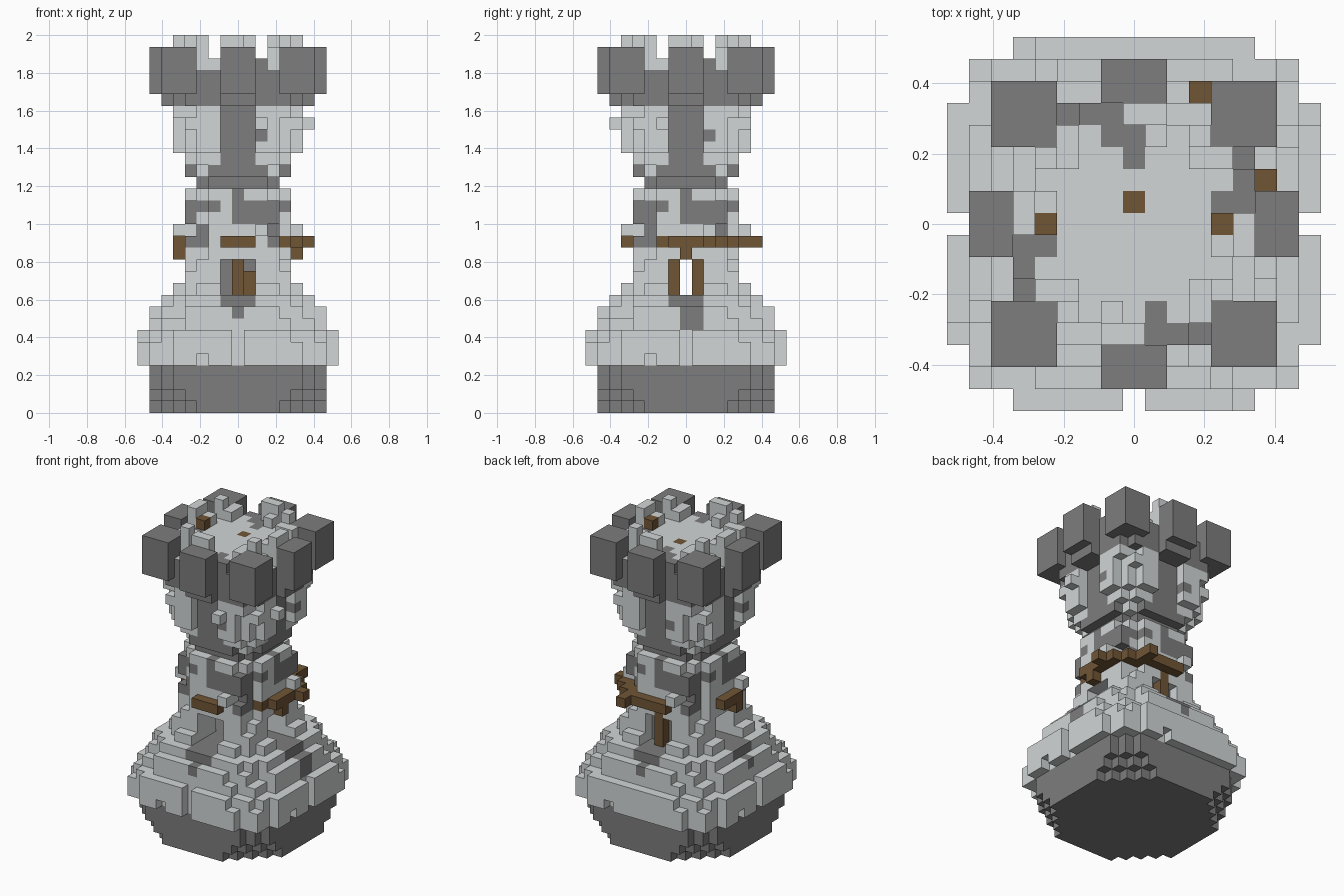
import bpy
import bmesh
import random
from mathutils import Vector

cube = bpy.data.objects.get("Cube")
if cube:
    bpy.data.objects.remove(cube, do_unlink=True)

random.seed(4)
V = 1 / 16            # block size
LIGHT, DARK, WOOD = range(3)


def material(name, rgb):
    m = bpy.data.materials.new(name)
    m.use_nodes = True
    m.diffuse_color = (*rgb, 1)
    m.node_tree.nodes["Principled BSDF"].inputs["Base Color"].default_value = (*rgb, 1)
    return m


MATS = [material("light_stone", (0.64, 0.67, 0.67)),
        material("dark_stone", (0.205, 0.205, 0.205)),
        material("brown_wood", (0.16, 0.09, 0.036))]

blocks = {}           # (x, y, layer) -> (part, colour)


def turns(n, t):
    """The four places of a block n out from the axis and t along a side."""
    return (t, -n), (n, t), (-t, n), (-n, -t)


def put(part, colour, xs, ys, layers):
    for x in xs:
        for y in ys:
            for k in layers:
                blocks[x, y, k] = (part, colour)


def put4(part, colour, ns, ts, layers):
    for n in ns:
        for t in ts:
            for x, y in turns(n, t):
                put(part, colour, [x], [y], layers)


def fold(x, y):
    """Distance out and position along the nearest side."""
    if abs(y) >= abs(x):
        return (-y, x) if y <= 0 else (y, -x)
    return (x, y) if x > 0 else (-x, -y)


def stone(k, n, t):
    """Weathered dark patches on the outer stonework."""
    patch = (
        (k == 9 and abs(t) <= 1)
        or (k == 8 and t == 0)
        or (k in (14, 15) and abs(t) == 3)
        or (k == 16 and 0 <= t <= 3)
        or (k == 17 and t != -1)
        or (k == 18 and t == 0)
        or (k == 19 and -2 <= t <= 3)
        or (k == 20 and (abs(t) <= 2 or t == -4))
        or (21 <= k <= 25 and abs(t) <= 1)
        or (k == 23 and t == 2)
    )
    return DARK if patch else LIGHT


# Octagonal layers: part, first layer, [(half width, chamfer sum), ...]
LAYERS = [
    ("base", 0, [(7, 10), (7, 11), (7, 12), (7, 12)]),
    ("skirt", 4, [(8, 13), (8, 13), (8, 12), (7, 11), (7, 10), (6, 9), (5, 8)]),
    ("shaft", 11, [(4, 7), (4, 7)] + [(4, 6)] * 6 + [(3, 5), (4, 6), (4, 7)]),
    ("upper_shaft", 22, [(5, 8)] * 4),
    ("parapet", 26, [(5, 9), (5, 9)]),
    ("platform", 28, [(4, 8), (4, 6)]),
]
R = range(-8, 9)
for part, first, sizes in LAYERS:
    for i, (half, corner) in enumerate(sizes):
        k = first + i
        for x in R:
            for y in R:
                if max(abs(x), abs(y)) > half or abs(x) + abs(y) > corner:
                    continue
                n, t = fold(x, y)
                colour = DARK if part in ("base", "parapet") else stone(k, n, t)
                if part == "upper_shaft" and n == 5 and abs(t) <= 1:
                    continue          # alcoves between the pillars
                blocks[x, y, k] = (part, colour)
        # Rough stones on the chamfers
        if part in ("skirt", "shaft", "upper_shaft") and k > 5:
            for t in range(-half, half + 1):
                n = corner - abs(t) + 1
                if abs(t) <= n <= half and random.random() < 0.3:
                    put4(part, stone(k, n, t), [n], [t], [k])

# Skirt corners and notches
put4("skirt", LIGHT, [7], [7], range(4, 6))
for x, y in turns(8, 0):
    if y < 8:
        for k in range(4, 7):
            blocks.pop((x, y, k), None)
for x, y in turns(8, -3):
    blocks.pop((x, y, 4), None)

# Projecting stones on the shaft
put4("shaft", LIGHT, [5], [2], [15])
put4("shaft", LIGHT, [4], [3], range(11, 14))
put4("shaft", LIGHT, [4], [-3], range(11, 13))
put("upper_shaft", LIGHT, [6], [-2], [24])
put("upper_shaft", LIGHT, [2], [-6], [24])
put("skirt", DARK, range(6, 8), range(0, 2), range(7, 9))

# Crossing passages
for a in R:
    for b in (-1, 0, 1):
        for k in range(10, 13):
            blocks.pop((a, b, k), None)
            blocks.pop((b, a, k), None)
put("passage_wall", DARK, (-1, 1), [3], range(10, 13))

# Merlons on their corbels, with walls between
put4("merlons", DARK, range(4, 7), range(4, 7), range(27, 31))
put4("merlons", DARK, range(6, 8), range(-1, 2), range(27, 31))
put4("parapet", DARK, [6], range(-1, 2), [26])
put4("parapet", DARK, [5], range(1, 4), [28])
put4("parapet", DARK, [5], [1, 2], [29])
put4("parapet", DARK, [4], [1], [28, 29])
put4("worn_wall", DARK, [5], [-3, -2], [28])

# Rubble on the platform
put4("platform_stones", LIGHT, [5], [-1, 0], range(28, 32))
put4("platform_stones", LIGHT, [4], [-1], range(29, 31))
put4("platform_stones", LIGHT, [4], [-3, 3], range(29, 31))
put4("platform_stones", LIGHT, [3], [-3], range(29, 31))
put4("platform_stones", LIGHT, [3], [4], range(29, 32))
put("platform", DARK, [0], [3, 4], [29])

# Wooden posts and pegs
put("posts", WOOD, [0], [1], range(10, 30))
put("posts", WOOD, [0], [-1], range(10, 14))
put("posts", WOOD, [1], [2], range(10, 12))
put("posts", WOOD, [0], [4], range(10, 14))
put("pegs", WOOD, (-4, 4), [0], range(29, 31))

# Wooden beams around the shaft
put("front_beam", WOOD, range(-1, 2), [-5], [14])
put("right_beam", WOOD, [-5], range(-1, 2), [14])
put("right_beam", WOOD, [-5], [-1], [13])
put("left_beam", WOOD, [5], range(-1, 3), [14])
put("left_beam", WOOD, [4], [-2], [14])
put("left_beam", WOOD, [6], [2], [14])
put("left_beam", WOOD, [5], [0], [13])
put("back_beam", WOOD, range(-1, 3), [5], [14])
put("back_beam", WOOD, [3], [5, 6], [14])
put("corner_beam", WOOD, [4], [3, 4], [14])
put("corner_beam", WOOD, [3], [4], [14])
put("corner_beam", WOOD, [5], [3], [14])


# Turn each part into a mesh of its exposed block faces
def build(part):
    bm = bmesh.new()
    corners = {}
    for cell, (owner, colour) in blocks.items():
        if owner != part:
            continue
        for axis in range(3):
            for sign in (-1, 1):
                d = Vector((0, 0, 0))
                d[axis] = sign
                side = tuple(int(c + e) for c, e in zip(cell, d))
                if side in blocks:
                    continue
                u = Vector((0, 0, 0))
                u[(axis + 1) % 3] = 1
                w = d.cross(u)
                ring = []
                for a, b in ((-1, -1), (1, -1), (1, 1), (-1, 1)):
                    p = Vector(cell) + (d + a * u + b * w) / 2 + Vector((0, 0, 0.5))
                    key = tuple(round(c * 2) for c in p)
                    if key not in corners:
                        corners[key] = bm.verts.new(p * V)
                    ring.append(corners[key])
                # The worn wall has pale tops
                pale = part == "worn_wall" and axis == 2
                bm.faces.new(ring).material_index = LIGHT if pale else colour
    mesh = bpy.data.meshes.new(part)
    bm.to_mesh(mesh)
    bm.free()
    for m in MATS:
        mesh.materials.append(m)
    bpy.context.collection.objects.link(bpy.data.objects.new(part, mesh))


for part in sorted({owner for owner, _ in blocks.values()}):
    build(part)
